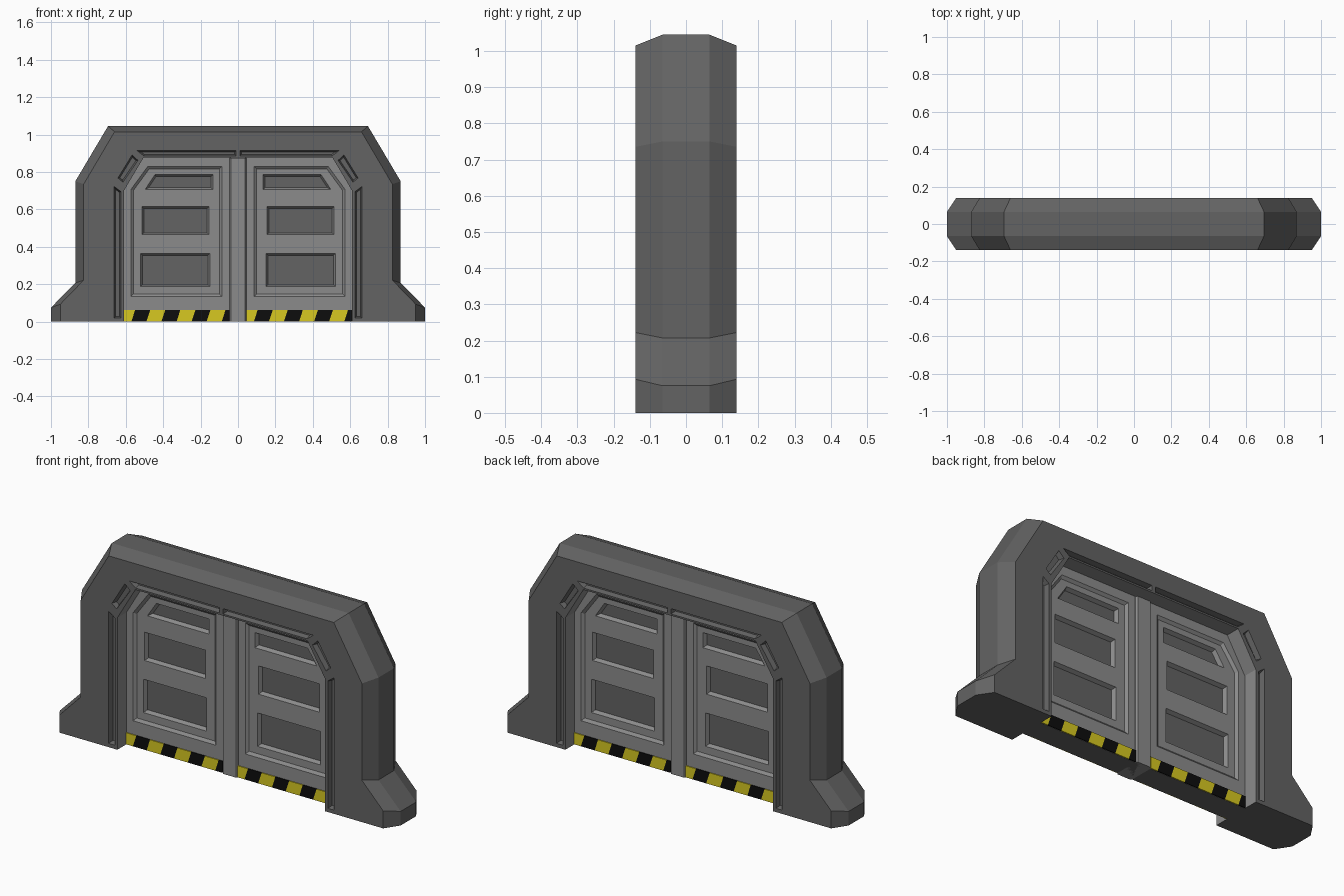
import bpy, bmesh
from mathutils import Vector

if "Cube" in bpy.data.objects:
    bpy.data.objects.remove(bpy.data.objects["Cube"])


def material(name, rgb):
    m = bpy.data.materials.new(name)
    m.diffuse_color = (*rgb, 1)
    m.use_nodes = True
    m.node_tree.nodes["Principled BSDF"].inputs["Base Color"].default_value = m.diffuse_color
    return m


DARK = material("dark_grey_metal", (0.125, 0.125, 0.125))
LIGHT = material("light_grey_metal", (0.26, 0.26, 0.26))
YELLOW = material("hazard_yellow", (0.68, 0.58, 0.015))
BLACK = material("hazard_black", (0.004, 0.004, 0.004))


def add_loft(bm, sections):
    """Solid from matching x-z outlines placed at successive y depths."""
    rings = [[bm.verts.new((x, y, z)) for x, z in pts] for pts, y in sections]
    n = len(rings[0])
    faces = [bm.faces.new(rings[0]), bm.faces.new(rings[-1][::-1])]
    for a, b in zip(rings, rings[1:]):
        for i in range(n):
            j = (i + 1) % n
            faces.append(bm.faces.new((a[i], b[i], b[j], a[j])))
    bmesh.ops.recalc_face_normals(bm, faces=faces)


def finish(bm, name, mats):
    me = bpy.data.meshes.new(name)
    bm.to_mesh(me)
    bm.free()
    for m in mats:
        me.materials.append(m)
    ob = bpy.data.objects.new(name, me)
    bpy.context.collection.objects.link(ob)
    return ob


def inset(pts, d):
    """Offset a convex outline inward by d."""
    n = len(pts)
    c = sum((Vector(p) for p in pts), Vector((0, 0))) / n
    lines = []
    for i in range(n):
        p, q = Vector(pts[i]), Vector(pts[(i + 1) % n])
        t = (q - p).normalized()
        nv = Vector((-t.y, t.x))
        if nv.dot(c - p) < 0:
            nv = -nv
        lines.append((p + nv * d, t))
    out = []
    for i in range(n):
        (p, t), (q, u) = lines[i - 1], lines[i]
        k = (q - p).cross(u) / t.cross(u)
        out.append(tuple(p + t * k))
    return out


def cut(ob, outlines, face_y, floor_y, slope):
    """Sink each outline into the object, mirrored left-right and front-back."""
    bm = bmesh.new()
    for pts in outlines:
        for sx in (1, -1):
            p = [(x * sx, z) for x, z in pts]
            for sy in (1, -1):
                add_loft(bm, [(p, sy * (face_y + 0.05)), (p, sy * face_y),
                              (inset(p, slope), sy * floor_y)])
    cutter = finish(bm, "cutter", list(ob.data.materials))
    cutter.hide_render = True
    mod = ob.modifiers.new("cut", 'BOOLEAN')
    mod.object, mod.operation, mod.solver = cutter, 'DIFFERENCE', 'EXACT'
    dg = bpy.context.evaluated_depsgraph_get()
    me = bpy.data.meshes.new_from_object(ob.evaluated_get(dg))
    ob.modifiers.clear()
    ob.data = me
    bpy.data.objects.remove(cutter)


def arch(half):
    """Full outline from the right-hand half."""
    return half + [(-x, z) for x, z in reversed(half)]


# Gate frame: chamfered arch with splayed feet
opening = arch([(0.61, 0), (0.61, 0.70), (0.505, 0.877)])
outer = arch([(1, 0), (1, 0.075), (0.87, 0.207), (0.87, 0.75), (0.695, 1.045)])
face = arch([(0.95, 0), (0.95, 0.093), (0.825, 0.222), (0.825, 0.735), (0.66, 1.015)])
bm = bmesh.new()
add_loft(bm, [(o + opening[::-1], y) for o, y in
              ((face, -0.14), (outer, -0.065), (outer, 0.065), (face, 0.14))])
for f in bm.faces:
    c = f.calc_center_median()
    jamb = abs(f.normal.y) < 0.1 and abs(c.x) < 0.615 and 0.1 < c.z < 0.88
    f.material_index = 1 if jamb else 0
frame = finish(bm, "gate_frame", [DARK, LIGHT])
slots = [
    [(0.662, 0.02), (0.625, 0.02), (0.625, 0.695), (0.662, 0.722)],
    [(0.642, 0.768), (0.615, 0.745), (0.535, 0.862), (0.566, 0.892)],
    [(0.54, 0.914), (0.503, 0.886), (0.01, 0.886), (0.01, 0.914)],
]
cut(frame, slots, 0.14, 0.115, 0.008)

# Door leaves: sunk panels, each with three deeper dark windows
bm = bmesh.new()
add_loft(bm, [(opening, -0.062), (opening, 0.062)])
door = finish(bm, "door_leaves", [LIGHT, DARK])
cut(door, [[(0.573, 0.134), (0.573, 0.706), (0.483, 0.829), (0.086, 0.829), (0.086, 0.134)]],
    0.062, 0.050, 0.014)
windows = [
    [(0.52, 0.187), (0.52, 0.364), (0.15, 0.364), (0.15, 0.187)],
    [(0.513, 0.465), (0.513, 0.615), (0.155, 0.615), (0.155, 0.465)],
    [(0.497, 0.706), (0.444, 0.786), (0.134, 0.786), (0.134, 0.706)],
]
cut(door, windows, 0.050, 0.030, 0.010)
for p in door.data.polygons:
    floor = abs(p.normal.y) > 0.9 and abs(p.center.y) < 0.035
    under = p.normal.z < -0.9 and p.center.z < 0.01
    p.material_index = 1 if floor or under else 0

# Centre post between the leaves
bm = bmesh.new()
wide = [(-0.045, 0), (0.045, 0), (0.045, 0.876), (-0.045, 0.876)]
slim = [(-0.038, 0), (0.038, 0), (0.038, 0.876), (-0.038, 0.876)]
add_loft(bm, [(slim, -0.073), (wide, -0.063), (wide, 0.063), (slim, 0.073)])
finish(bm, "centre_post", [LIGHT])

# Slanted hazard stripes along the foot of each leaf, front and back
for side, s in (("front", 1), ("back", -1)):
    bm = bmesh.new()
    for x0, x1 in ((-0.61, -0.045), (0.045, 0.61)):
        bounds = [x0 - 0.04] + [x0 + 0.04 + 0.0805 * i for i in range(7)] + [x1 + 0.1]
        for i, (a, b) in enumerate(zip(bounds, bounds[1:])):
            lo, hi = [max(x0, min(x1, v)) for v in (a, b)], \
                     [max(x0, min(x1, v + 0.02)) for v in (a, b)]
            if hi[1] - hi[0] < 1e-4 or lo[1] - lo[0] < 1e-4:
                continue
            quad = [(lo[0], 0.001), (lo[1], 0.001), (hi[1], 0.062), (hi[0], 0.062)]
            start = len(bm.faces)
            add_loft(bm, [([(x * s, z) for x, z in quad], -0.067 * s),
                          ([(x * s, z) for x, z in quad], -0.061 * s)])
            bm.faces.ensure_lookup_table()
            for f in bm.faces[start:]:
                f.material_index = i % 2
    finish(bm, side + "_hazard_stripes", [YELLOW, BLACK])
